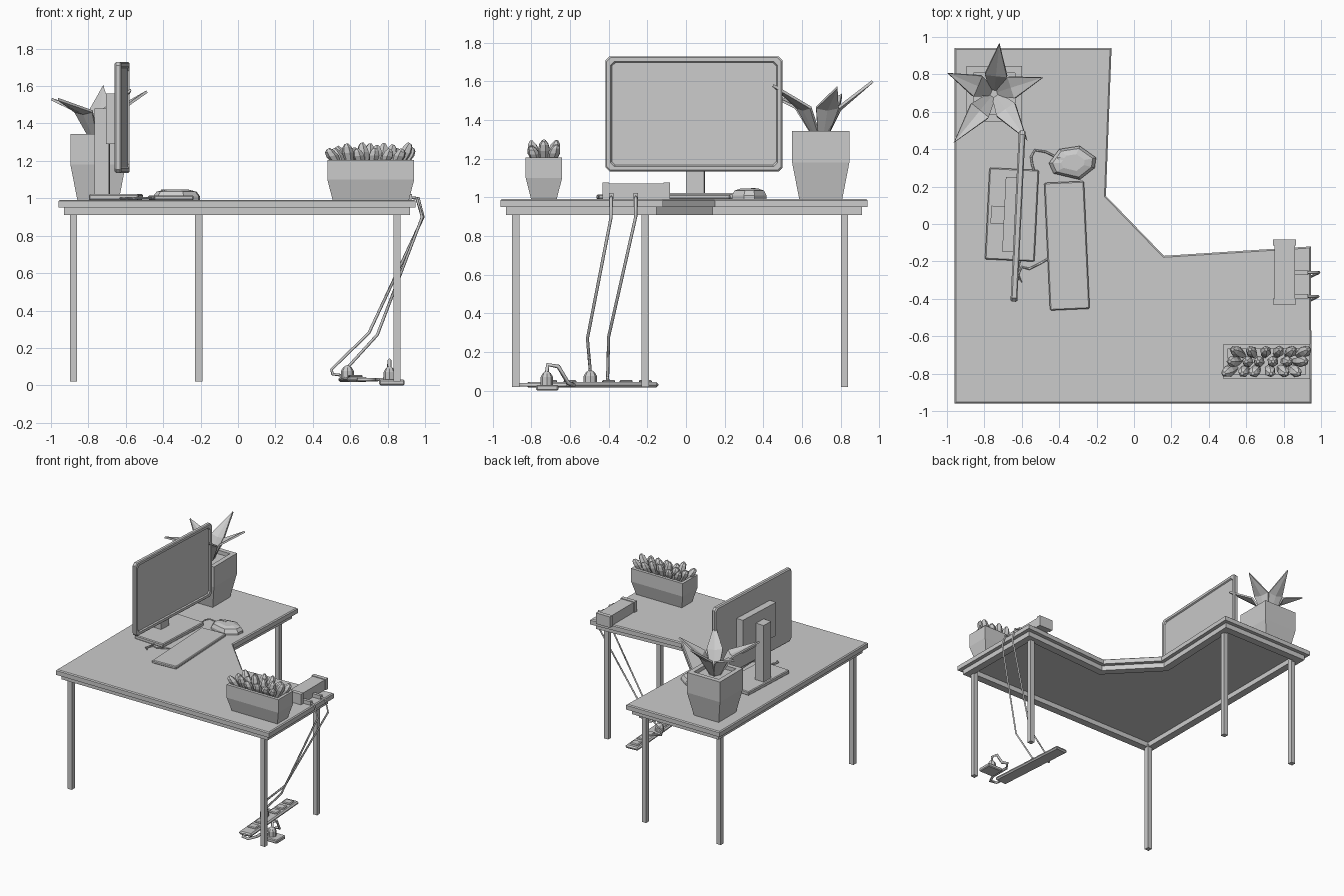
import bpy, bmesh, math, random
from mathutils import Vector, Matrix

if "Cube" in bpy.data.objects:
    bpy.data.objects.remove(bpy.data.objects["Cube"])

random.seed(4)
TILT = math.radians(-2.8)  # slight turn of the monitor and its foot


def finish(name, bm):
    bmesh.ops.recalc_face_normals(bm, faces=bm.faces)
    me = bpy.data.meshes.new(name)
    bm.to_mesh(me)
    bm.free()
    ob = bpy.data.objects.new(name, me)
    bpy.context.collection.objects.link(ob)
    return ob


def loft(name, rings):
    """Skin a stack of equal-length rings and cap both ends."""
    bm = bmesh.new()
    vs = [[bm.verts.new(p) for p in r] for r in rings]
    n = len(rings[0])
    for a, b in zip(vs, vs[1:]):
        for i in range(n):
            bm.faces.new((a[i], a[(i + 1) % n], b[(i + 1) % n], b[i]))
    bm.faces.new(vs[0])
    bm.faces.new(vs[-1])
    return finish(name, bm)


def at(pts, z):
    return [(x, y, z) for x, y in pts]


def rect(cx, cy, hx, hy):
    return [(cx - hx, cy - hy), (cx + hx, cy - hy), (cx + hx, cy + hy), (cx - hx, cy + hy)]


def box(name, x0, x1, y0, y1, z0, z1, rot=0):
    c = Vector(((x0 + x1) / 2, (y0 + y1) / 2, (z0 + z1) / 2))
    hx, hy, hz = (x1 - x0) / 2, (y1 - y0) / 2, (z1 - z0) / 2
    ob = loft(name, [at(rect(0, 0, hx, hy), -hz), at(rect(0, 0, hx, hy), hz)])
    ob.data.transform(Matrix.Translation(c) @ Matrix.Rotation(rot, 4, 'Z'))
    return ob


def bevel(ob, width):
    m = ob.modifiers.new("bevel", 'BEVEL')
    m.width, m.segments = width, 1
    return ob


def inset(pts, d):
    """Mitred inward offset of a counter-clockwise outline."""
    out = []
    for i, p in enumerate(pts):
        p = Vector(p)
        e0 = (p - Vector(pts[i - 1])).normalized()
        e1 = (Vector(pts[(i + 1) % len(pts)]) - p).normalized()
        n0, n1 = Vector((-e0.y, e0.x)), Vector((-e1.y, e1.x))
        out.append(tuple(p + (n0 + n1) * d / (1 + n0.dot(n1))))
    return out


def cable(name, pts, r=0.008):
    cu = bpy.data.curves.new(name, 'CURVE')
    cu.dimensions, cu.bevel_depth, cu.bevel_resolution = '3D', r, 0
    cu.use_fill_caps = True
    sp = cu.splines.new('POLY')
    sp.points.add(len(pts) - 1)
    for q, p in zip(sp.points, pts):
        q.co = (*p, 1)
    ob = bpy.data.objects.new(name, cu)
    bpy.context.collection.objects.link(ob)


# Corner desk: top slab, under-frame ring and five legs
outline = [(-.96, -.96), (.95, -.96), (.945, -.12), (.16, -.17), (-.15, .15), (-.12, .94), (-.96, .94)]
loft("desk_top", [at(outline, .95), at(outline, .985), at(inset(outline, .008), .992)])
bm = bmesh.new()
loops = [[bm.verts.new(p) for p in at(inset(outline, d), z)]
         for d, z in ((.03, .91), (.03, .952), (.09, .952), (.09, .91))]
for a, b in zip(loops, loops[1:] + loops[:1]):
    for i in range(7):
        j = (i + 1) % 7
        bm.faces.new((a[i], a[j], b[j], b[i]))
finish("desk_frame", bm)
for x, y in ((-.88, -.88), (.85, -.88), (.85, -.21), (-.21, .82), (-.88, .82)):
    box("desk_leg", x - .019, x + .019, y - .019, y + .019, .02, .93)

# Monitor panel with clipped corners and recessed screen
cy, cz, hy, hz, c = .042, 1.432, .458, .297, .02
prof = [(-hy + c, -hz), (hy - c, -hz), (hy, -hz + c), (hy, hz - c),
        (hy - c, hz), (-hy + c, hz), (-hy, hz - c), (-hy, -hz + c)]


def panel_ring(x, s):
    return [(x, y * (hy - s) / hy, z * (hz - s) / hz) for y, z in prof]


panel = loft("monitor_panel", [panel_ring(-.018, .008), panel_ring(-.010, 0), panel_ring(.012, 0),
                               panel_ring(.018, .006), panel_ring(.018, .026), panel_ring(.008, .032)])
panel.data.transform(Matrix.Translation((-.62, cy, cz)) @ Matrix.Rotation(TILT, 4, 'Z'))
box("monitor_back_box", -.695, -.632, -.15, .25, 1.29, 1.56, TILT)
box("monitor_column", -.765, -.687, .002, .096, 1.0, 1.48, TILT)
bevel(box("monitor_foot", -.785, -.52, -.195, .295, .99, 1.022, TILT), .006)

# Keyboard, mouse and their leads
bevel(box("keyboard", -.465, -.252, -.458, .225, .99, 1.015, math.radians(2.6)), .006)
mouse = [(-.455, .325), (-.43, .27), (-.29, .237), (-.21, .30), (-.203, .355), (-.29, .417), (-.40, .40)]


def shrink(pts, f):
    return [(-.325 + (x + .325) * f, .33 + (y - .33) * f) for x, y in pts]


loft("mouse", [at(mouse, .99), at(mouse, 1.01), at(shrink(mouse, .85), 1.035), at(shrink(mouse, .5), 1.046)])
box("mouse_wheel", -.41, -.35, .342, .354, 1.02, 1.048, math.radians(-10))
cable("mouse_lead", [(x, y, 1.0) for x, y in
      ((-.42, .36), (-.47, .385), (-.53, .395), (-.55, .36), (-.545, .32), (-.53, .27))], .006)
cable("keyboard_lead", [(x, y, 1.0) for x, y in
      ((-.45, -.18), (-.50, -.21), (-.56, -.24), (-.60, -.23), (-.62, -.27), (-.60, -.31),
       (-.63, -.28), (-.61, -.19))], .006)


# Planters: tapered boxes with rim and sunken soil
def planter(name, cx, cy, hx, hy, zb, zt, taper, wall):
    loft(name, [at(rect(cx, cy, hx - taper, hy - taper), .99), at(rect(cx, cy, hx, hy), zb),
                at(rect(cx, cy, hx, hy), zt), at(rect(cx, cy, hx - wall, hy - wall), zt),
                at(rect(cx, cy, hx - wall, hy - wall), zt - .03)])


planter("square_planter", -.748, .697, .148, .148, 1.18, 1.343, .037, .037)
planter("long_planter", .71, -.735, .232, .094, 1.10, 1.206, .028, .024)

# Five bent pointed leaves
root = Vector((-.748, .70, 1.31))
for tip in ((-.72, .965, 1.60), (-.997, .807, 1.53), (-.487, .783, 1.57),
            (-.963, .435, 1.53), (-.572, .45, 1.58)):
    tip = Vector(tip)
    d = Vector((tip.x - root.x, tip.y - root.y, 0))
    side = Vector((-d.y, d.x, 0)).normalized()
    knee = root + d * .36 + Vector((0, 0, .155))
    base = root + d * .08
    bm = bmesh.new()
    dip = Vector((0, 0, -.012))
    b = [bm.verts.new(p) for p in (base - side * .025, base, base + side * .025)]
    k = [bm.verts.new(p) for p in (knee - side * .06, knee + dip, knee + side * .06)]
    t = bm.verts.new(tip)
    for i in (0, 1):
        bm.faces.new((b[i], b[i + 1], k[i + 1], k[i]))
        bm.faces.new((k[i], k[i + 1], t))
    leaf = finish("plant_leaf", bm)
    m = leaf.modifiers.new("thickness", 'SOLIDIFY')
    m.thickness, m.offset = .014, 0

# Chunky succulent shoots leaning outwards
for i in range(18):
    u = (i + .5) / 18
    foot = Vector((.53 + .36 * u, -.735 + (-.035, .0, .035)[i % 3], 1.17))
    lean = Vector(((u - .5) * .11 + random.uniform(-.015, .015), (foot.y + .735) * .85, 0))
    h = random.uniform(.09, .13)
    rings = []
    for f, r in ((0, .018), (.6, .031), (.85, .024), (1, .009)):
        o = foot + lean * f + Vector((0, 0, h * f))
        rings.append([o + Vector((r * math.cos(a), r * math.sin(a), -lean.x * math.cos(a) * .1))
                      for a in [math.tau * k / 6 + i for k in range(6)]])
    loft("succulent_shoot", rings)

# Desk-edge unit with end caps
box("edge_unit_body", .75, .86, -.405, -.115, .99, 1.073)
for y in (-.415, -.1):
    box("edge_unit_cap", .742, .866, y - .016, y + .016, .99, 1.078)
for y in (-.26, -.387):
    box("edge_unit_plug", .855, .93, y - .012, y + .012, .993, 1.022)

# Two power leads falling to the floor
cable("power_lead_a", [(.91, -.387, 1.005), (.955, -.387, 1.0), (.985, -.387, .90), (.745, -.51, .27),
                       (.59, -.495, .10), (.585, -.495, .07)])
cable("power_lead_b", [(.91, -.26, 1.005), (.965, -.26, 1.0), (.99, -.26, .90), (.70, -.40, .28),
                       (.50, -.405, .085), (.505, -.405, .06), (.58, -.40, .05)])

# Power strip on the floor with sockets and a plug
ang = math.radians(4)
strip = bevel(box("power_strip", -.055, .055, -.34, .34, .018, .045), .01)
strip.matrix_world = Matrix.Translation((.615, -.485, 0)) @ Matrix.Rotation(ang, 4, 'Z')
for y in (-.70, -.60, -.40, -.31, -.21):
    x = .615 - (y + .485) * math.tan(ang)
    bevel(box("strip_socket", x - .035, x + .035, y - .032, y + .032, .04, .056, ang), .006)


def plug(name, x, y, r, z0, z1):
    ring = [(math.cos(math.tau * k / 8), math.sin(math.tau * k / 8)) for k in range(8)]
    loft(name, [[(x + a * r * f, y + b * r * f, z0 + (z1 - z0) * h) for a, b in ring]
                for f, h in ((1, 0), (1, .6), (.7, .85), (.3, 1))])


plug("strip_plug", .585, -.495, .034, .035, .105)

# Wall outlet plate, its plug and the looping strip lead
bevel(box("outlet_plate", .755, .89, -.775, -.66, 0, .03), .006)
plug("outlet_plug", .81, -.72, .032, .025, .10)
cable("strip_lead", [(.81, -.72, .09), (.81, -.715, .135), (.81, -.66, .125), (.80, -.61, .04),
                     (.77, -.58, .03), (.73, -.64, .03), (.73, -.80, .03), (.70, -.87, .03),
                     (.645, -.86, .03), (.64, -.80, .03)], .011)
